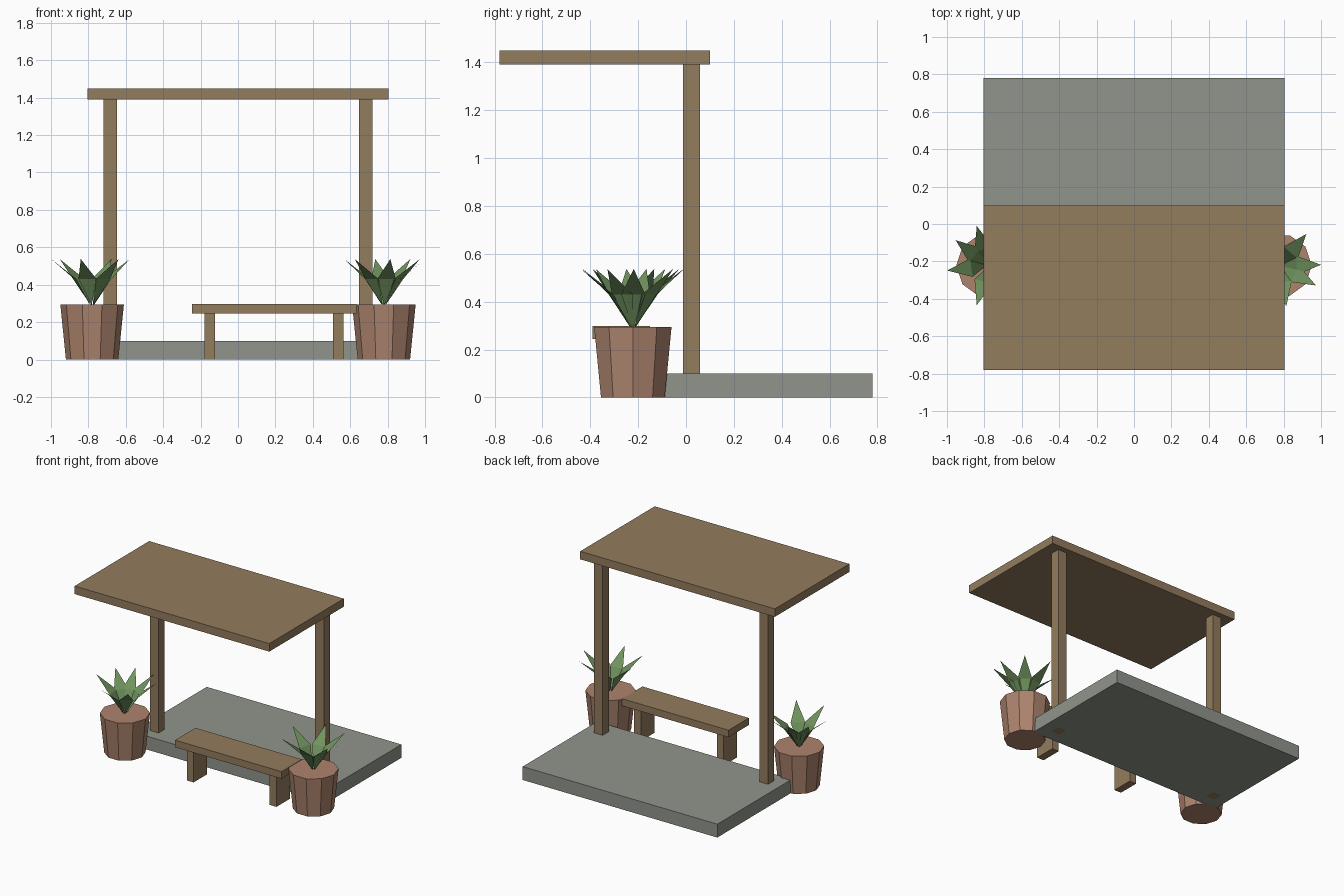
import bpy, bmesh
from math import sin, cos, radians

if "Cube" in bpy.data.objects:
    bpy.data.objects.remove(bpy.data.objects["Cube"])


def material(name, rgb):
    m = bpy.data.materials.new(name)
    m.diffuse_color = (*rgb, 1)
    m.use_nodes = True
    m.node_tree.nodes["Principled BSDF"].inputs["Base Color"].default_value = m.diffuse_color
    return m


WOOD = material("wood", (0.29, 0.20, 0.11))
STONE = material("stone", (0.28, 0.30, 0.26))
CLAY = material("clay", (0.42, 0.23, 0.155))
LEAF = material("leaf", (0.16, 0.29, 0.11))


def finish(bm, name, mat):
    mesh = bpy.data.meshes.new(name)
    bm.to_mesh(mesh)
    bm.free()
    mesh.materials.append(mat)
    obj = bpy.data.objects.new(name, mesh)
    bpy.context.collection.objects.link(obj)
    return obj


def box(name, x, y, z, mat):
    """Box from (min, max) ranges on each axis."""
    bm = bmesh.new()
    bmesh.ops.create_cube(bm, size=1)
    for v in bm.verts:
        v.co = [(a + b) / 2 + c * (b - a) for c, (a, b) in zip(v.co, (x, y, z))]
    return finish(bm, name, mat)


def pot(name, x, y):
    """Tapered ten-sided pot with a closed top."""
    bm = bmesh.new()
    rings = [[bm.verts.new((x + r * cos(radians(36 * i)), y + r * sin(radians(36 * i)), z))
              for i in range(10)] for r, z in ((0.14, 0), (0.17, 0.295))]
    for i in range(10):
        j = (i + 1) % 10
        bm.faces.new((rings[0][i], rings[0][j], rings[1][j], rings[1][i]))
    bm.faces.new(rings[0][::-1])
    bm.faces.new(rings[1])
    return finish(bm, name, CLAY)


def plant(name, x, y, angles):
    """Rosette of pointed leaves, each bent outwards at its widest point."""
    bm = bmesh.new()
    # radius, sideways offset, height: base, right, tip, left
    outline = ((0.01, 0, 0.29), (0.09, -0.05, 0.43), (0.22, 0, 0.537), (0.09, 0.05, 0.43))
    for deg in angles:
        c, s = cos(radians(deg)), sin(radians(deg))
        base, right, tip, left = [bm.verts.new((x + r * c - w * s, y + r * s + w * c, z))
                                  for r, w, z in outline]
        bm.faces.new((base, right, left))
        bm.faces.new((right, tip, left))
    return finish(bm, name, LEAF)


# Platform and canopy
box("platform", (-0.805, 0.805), (-0.10, 0.78), (0, 0.10), STONE)
box("roof", (-0.805, 0.805), (-0.78, 0.10), (1.39, 1.45), WOOD)
for side, x in (("left", -0.684), ("right", 0.684)):
    box(side + "_post", (x - 0.036, x + 0.036), (-0.013, 0.059), (0, 1.39), WOOD)

# Bench
box("bench_seat", (-0.247, 0.633), (-0.39, -0.15), (0.245, 0.298), WOOD)
for side, x in (("left", -0.15), ("right", 0.535)):
    box(side + "_bench_leg", (x - 0.028, x + 0.028), (-0.35, -0.19), (0, 0.245), WOOD)

# Potted plants
for side, x, angles in (("left", -0.78, (24, 62, 106, 142, 187, 254, 310)),
                        ("right", 0.78, (1, 50, 102, 165, 225, 279, 331))):
    pot(side + "_pot", x, -0.222)
    plant(side + "_plant", x, -0.222, angles)
